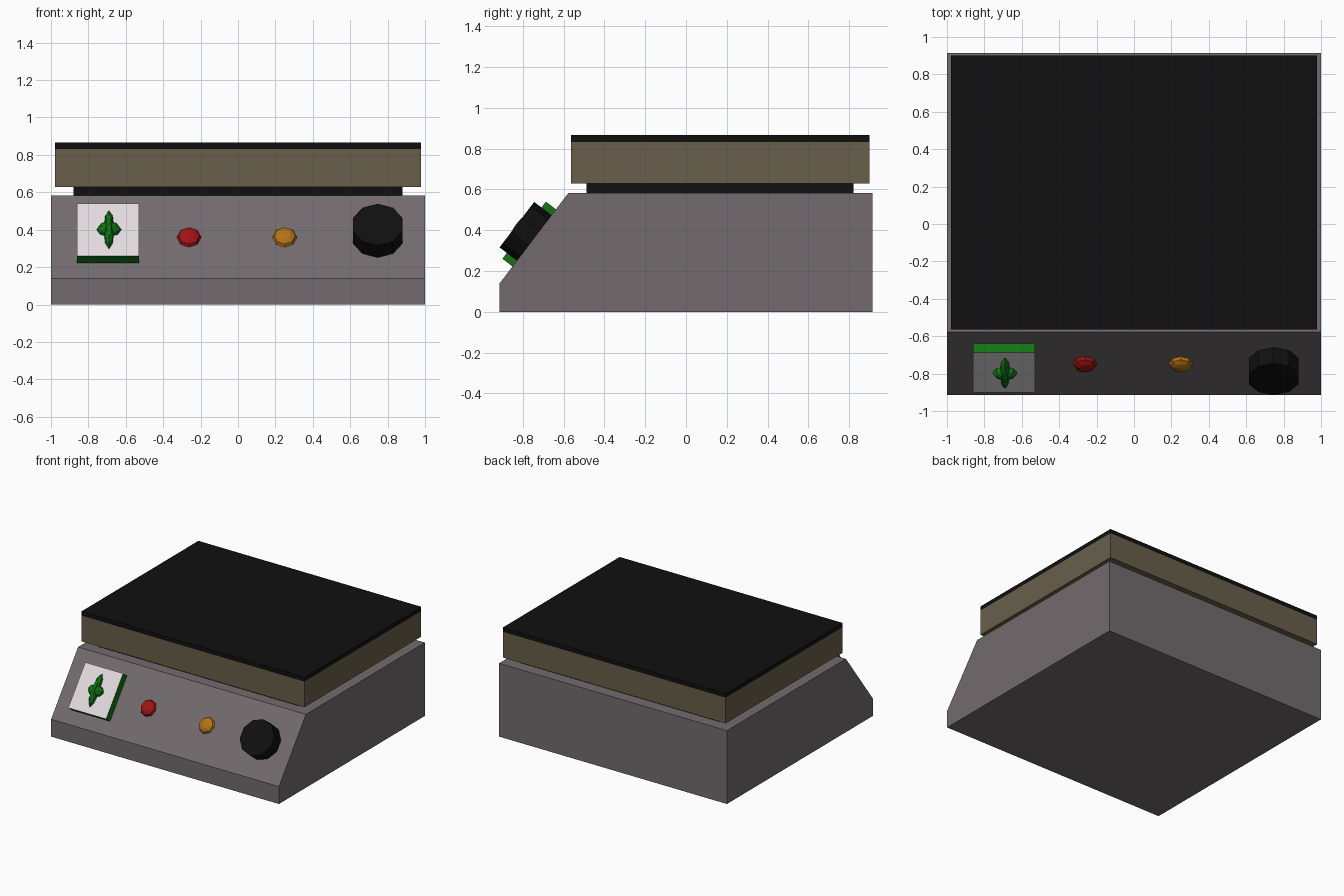
import bpy, bmesh, math
from mathutils import Matrix, Vector

if "Cube" in bpy.data.objects:
    bpy.data.objects.remove(bpy.data.objects["Cube"])


def material(name, rgb):
    m = bpy.data.materials.new(name)
    m.diffuse_color = (*rgb, 1)
    m.use_nodes = True
    m.node_tree.nodes["Principled BSDF"].inputs["Base Color"].default_value = m.diffuse_color
    return m


GREY = material("warm grey", (0.17, 0.147, 0.155))
BLACK = material("black", (0.005, 0.005, 0.005))
TAN = material("dark tan", (0.140, 0.114, 0.069))
GREEN = material("green", (0.006, 0.175, 0.008))
WHITE = material("off white", (0.78, 0.72, 0.74))
RED = material("red", (0.36, 0.007, 0.007))
AMBER = material("amber", (0.45, 0.17, 0.009))

# Sloping control panel: lower and upper edge in (y, z)
LOW, HIGH = Vector((0, -0.915, 0.138)), Vector((0, -0.577, 0.582))
UP = (HIGH - LOW).normalized()
OUT = Vector((1, 0, 0)).cross(UP)


def on_panel(x, along, lift=0.0):
    """Matrix whose local x, y, z are panel right, panel up, panel outward."""
    rot = Matrix((Vector((1, 0, 0)), UP, OUT)).transposed().to_4x4()
    return Matrix.Translation(LOW + UP * along + OUT * lift + Vector((x, 0, 0))) @ rot


def finish(name, bm, mats, matrix=Matrix()):
    bmesh.ops.recalc_face_normals(bm, faces=bm.faces)
    me = bpy.data.meshes.new(name)
    bm.to_mesh(me)
    bm.free()
    for m in mats:
        me.materials.append(m)
    ob = bpy.data.objects.new(name, me)
    ob.matrix_world = matrix
    bpy.context.collection.objects.link(ob)
    return ob


def box(name, lo, hi, mats, matrix=Matrix()):
    bm = bmesh.new()
    bmesh.ops.create_cube(bm, size=1)
    for v in bm.verts:
        v.co = [l + (h - l) * (c + 0.5) for l, h, c in zip(lo, hi, v.co)]
    if len(mats) > 1:  # second colour goes on the outward face
        bm.normal_update()
        for f in bm.faces:
            f.material_index = int(f.normal.z > 0.9)
    return finish(name, bm, mats, matrix)


def dome(name, size, mat, matrix, segments=8, rings=6):
    """Upper half of a low-poly ellipsoid, flat side against the panel."""
    bm = bmesh.new()
    bmesh.ops.create_uvsphere(bm, u_segments=segments, v_segments=rings, radius=1)
    bmesh.ops.bisect_plane(bm, geom=bm.verts[:] + bm.edges[:] + bm.faces[:],
                           plane_co=(0, 0, 0), plane_no=(0, 0, 1), clear_inner=True)
    bmesh.ops.holes_fill(bm, edges=[e for e in bm.edges if e.is_boundary])
    bmesh.ops.scale(bm, vec=size, verts=bm.verts)
    return finish(name, bm, [mat], matrix)


# Wedge-fronted housing, extruded from its side profile
bm = bmesh.new()
profile = [(-0.915, 0), LOW.yz, HIGH.yz, (0.915, 0.582), (0.915, 0)]
side = bm.faces.new([bm.verts.new((-1, y, z)) for y, z in profile])
ext = bmesh.ops.extrude_face_region(bm, geom=[side], use_keep_orig=True)
bmesh.ops.translate(bm, vec=(2, 0, 0),
                    verts=[g for g in ext["geom"] if isinstance(g, bmesh.types.BMVert)])
finish("housing", bm, [GREY])

# Recessed neck, plate block and dark heating surface
box("neck", (-0.88, -0.488, 0.582), (0.88, 0.822, 0.628), [BLACK])
box("plate_block", (-0.978, -0.565, 0.628), (0.978, 0.9, 0.832), [TAN])
box("heating_surface", (-0.978, -0.565, 0.832), (0.978, 0.9, 0.866), [BLACK])

# Switch: green block with a white face, round hub and upright lever
box("switch_plate", (-0.166, -0.176, 0), (0.166, 0.176, 0.062), [GREEN, WHITE],
    on_panel(-0.694, 0.282))
dome("switch_hub", (0.066, 0.046, 0.043), GREEN, on_panel(-0.69, 0.282, 0.062))
dome("switch_lever", (0.028, 0.13, 0.05), GREEN, on_panel(-0.69, 0.282, 0.062))

# Indicator lamps
for name, x, mat in (("red_lamp", -0.262, RED), ("amber_lamp", 0.25, AMBER)):
    dome(name, (0.065, 0.065, 0.033), mat, on_panel(x, 0.277))

# Ten-sided control knob
bm = bmesh.new()
bmesh.ops.create_cone(bm, cap_ends=True, segments=10, radius1=0.14, radius2=0.14, depth=0.107)
knob_turn = Matrix.Rotation(math.radians(0), 4, "Z")
top = max(bm.verts, key=lambda v: v.co.y)  # turn one corner to the panel's up direction
knob_turn = Matrix.Rotation(math.atan2(top.co.x, top.co.y), 4, "Z")
bmesh.ops.transform(bm, matrix=knob_turn, verts=bm.verts)
finish("control_knob", bm, [BLACK], on_panel(0.747, 0.282, 0.0535))
